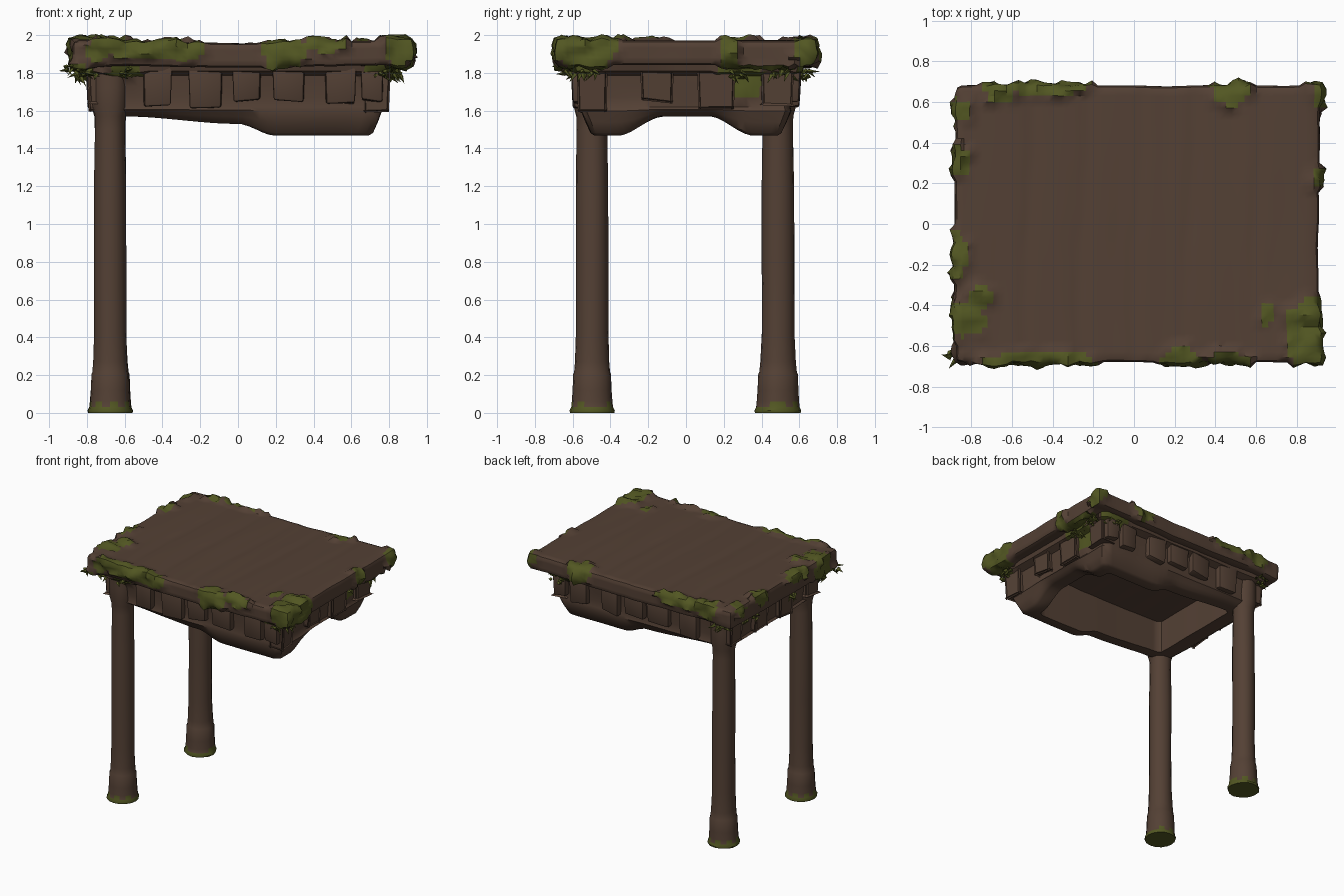
import bpy, bmesh, math, random
from mathutils import Vector, noise

if "Cube" in bpy.data.objects:
    bpy.data.objects.remove(bpy.data.objects["Cube"])

random.seed(4)


def material(name, col):
    m = bpy.data.materials.new(name)
    m.diffuse_color = (*col, 1)
    m.use_nodes = True
    m.node_tree.nodes["Principled BSDF"].inputs["Base Color"].default_value = m.diffuse_color
    return m


BROWN = material("weathered brown", (0.088, 0.052, 0.035))
MOSS = material("moss green", (0.085, 0.095, 0.016))


def finish(bm, name, mats=(BROWN, MOSS), angle=40):
    bmesh.ops.recalc_face_normals(bm, faces=bm.faces)
    me = bpy.data.meshes.new(name)
    bm.to_mesh(me)
    bm.free()
    for m in mats:
        me.materials.append(m)
    me.shade_smooth()
    me.set_sharp_from_angle(angle=math.radians(angle))
    ob = bpy.data.objects.new(name, me)
    bpy.context.collection.objects.link(ob)
    return ob


def smooth(a, b, t):
    t = min(1, max(0, (t - a) / (b - a)))
    return t * t * (3 - 2 * t)


def paint_moss(bm, patches, push):
    """Faces inside a ragged ellipsoid become moss and swell outwards."""
    bm.normal_update()
    grow = set()
    for f in bm.faces:
        c = f.calc_center_median()
        rag = 1 + 0.45 * noise.noise(c * 9)
        for x, y, z, rx, ry, rz in patches:
            d = ((c.x - x) / rx) ** 2 + ((c.y - y) / ry) ** 2 + ((c.z - z) / rz) ** 2
            if d < rag:
                f.material_index = 1
                grow.update(f.verts)
    for v in grow:
        v.co += v.normal * push * max(0.0, 0.35 + 1.1 * noise.noise(v.co * 17))


# Roof slab: rounded box cut into a fine grid, with shallow furrows on top
bm = bmesh.new()
bmesh.ops.create_cube(bm, size=1)
for v in bm.verts:
    v.co = (0.015 + v.co.x * 1.79, v.co.y * 1.36, 1.90 + v.co.z * 0.13)
bmesh.ops.bevel(bm, geom=bm.edges[:], offset=0.028, segments=2, profile=0.5, affect='EDGES')
for axis, lo, hi, step in ((0, -0.84, 0.87, 0.03), (1, -0.63, 0.64, 0.03), (2, 1.875, 1.93, 0.025)):
    t = lo
    while t < hi:
        co, no = Vector(), Vector()
        co[axis], no[axis] = t, 1
        bmesh.ops.bisect_plane(bm, geom=bm.verts[:] + bm.edges[:] + bm.faces[:], plane_co=co, plane_no=no)
        t += step
for v in bm.verts:
    x, y, z = v.co
    v.co.z += 0.007 * math.cos(3.4 * x)*(-1) + 0.004 * noise.noise(Vector((x * 9, y * 1.2, 0)))
    if z > 1.93 and abs(y) < 0.67:
        for groove in (-0.52, -0.25, 0.02, 0.27, 0.6):
            v.co.z -= 0.007 * math.exp(-((x - groove - 0.02 * math.sin(3 * y)) / 0.025) ** 2)
    if z < 1.87:
        v.co.z -= 0.02 * smooth(-0.6, -0.9, x)
    v.co.x += 0.010 * noise.noise(Vector((y * 4, 2, z * 3)))
    v.co.y += 0.008 * noise.noise(Vector((x * 4, 7, z * 3)))
SLAB_MOSS = [
    (-0.50, -0.69, 1.945, 0.30, 0.07, 0.07), (-0.74, -0.69, 1.92, 0.06, 0.06, 0.06),
    (-0.30, -0.69, 1.93, 0.13, 0.07, 0.07), (0.24, -0.69, 1.92, 0.12, 0.09, 0.09),
    (0.46, -0.69, 1.96, 0.13, 0.06, 0.05), (0.86, -0.54, 1.93, 0.12, 0.18, 0.12),
    (0.65, -0.45, 1.97, 0.035, 0.07, 0.03), (-0.85, -0.47, 1.90, 0.15, 0.11, 0.13),
    (-0.76, -0.37, 1.97, 0.06, 0.06, 0.03), (-0.87, -0.16, 1.96, 0.05, 0.12, 0.06),
    (-0.87, 0.30, 1.95, 0.07, 0.08, 0.07), (-0.87, 0.55, 1.95, 0.07, 0.06, 0.06),
    (-0.66, 0.67, 1.94, 0.08, 0.09, 0.08), (-0.42, 0.69, 1.95, 0.26, 0.06, 0.06),
    (0.48, 0.67, 1.94, 0.11, 0.08, 0.08), (0.91, 0.23, 1.90, 0.05, 0.05, 0.12),
    (0.91, 0.64, 1.92, 0.06, 0.07, 0.07), (0.91, -0.56, 1.96, 0.06, 0.12, 0.03),
    (-0.86, -0.62, 1.82, 0.08, 0.10, 0.04), (0.86, 0.42, 1.83, 0.06, 0.2, 0.03),
]
paint_moss(bm, SLAB_MOSS, 0.035)
finish(bm, "roof_slab")

# Hollow apron under the slab: a cross-section carried round a rectangle
def bottom_z(x, y):
    side = 1.57 - 0.04 * smooth(-0.6, 0.0, x) - 0.062 * smooth(0.0, 0.2, x)
    return 1.57 + (side - 1.57) * smooth(0.12, 0.36, abs(y))


N = 32
unit = []
for k in range(4):
    for i in range(N):
        t = -0.95 + 1.9 * i / (N - 1)
        p = (t, -1) if k == 0 else (1, t) if k == 1 else (-t, 1) if k == 2 else (-1, -t)
        unit.append(p)
# half x, half y, height from 1.61 upwards, or (0..1) fraction down to the ragged lower edge
SECTION = [(0.82, 0.62, 1.845, None), (0.81, 0.61, 1.81, None), (0.755, 0.56, 1.785, None),
           (0.75, 0.555, 1.73, None), (0.745, 0.55, 1.67, None), (0.745, 0.55, 1.62, None),
           (0.76, 0.555, 0, 0.08), (0.74, 0.53, 0, 0.5), (0.715, 0.505, 0, 0.9), (0.69, 0.485, 0, 1.0),
           (0.60, 0.41, 0, 1.0), (0.60, 0.41, 1.845, None)]
bm = bmesh.new()
rings = []
for u, w in unit:
    ring = []
    for hx, hy, z, frac in SECTION:
        x, y = u * hx, w * hy
        if frac is not None:
            z = 1.61 + (bottom_z(x, y) - 1.61) * frac
        wob = 1 + 0.012 * noise.noise(Vector((x * 4, y * 4, z * 6)))
        ring.append(bm.verts.new((x * wob, y * wob, z)))
    rings.append(ring)
for i, a in enumerate(rings):
    b = rings[(i + 1) % len(rings)]
    for j in range(len(SECTION)):
        k = (j + 1) % len(SECTION)
        bm.faces.new((a[j], b[j], b[k], a[k]))
bmesh.ops.recalc_face_normals(bm, faces=bm.faces)
paint_moss(bm, [(0.78, 0.27, 1.76, 0.1, 0.15, 0.11), (0.76, -0.58, 1.81, 0.10, 0.08, 0.05),
                (-0.8, -0.5, 1.81, 0.06, 0.12, 0.04), (-0.8, 0.4, 1.81, 0.06, 0.14, 0.04),
                (0.70, 0.60, 1.81, 0.12, 0.08, 0.05), (-0.62, -0.6, 1.81, 0.1, 0.06, 0.03)], 0.02)
finish(bm, "apron")


# Worn blocks along the apron, tapered and knocked slightly out of line
def block(bm, x, y, along_x, width):
    res = bmesh.ops.create_cube(bm, size=1)
    turn = random.uniform(-0.12, 0.12)
    bot = 1.63 + random.uniform(-0.02, 0.03)
    for v in res["verts"]:
        a, d = v.co.x * width, v.co.y * 0.13
        z = 1.84 if v.co.z > 0 else bot + random.uniform(-0.012, 0.012)
        if v.co.z < 0:
            d, a = d * 0.85, a * 0.92
        a, d = a + d * turn, d + a * turn
        v.co = (x + a, y + d, z) if along_x else (x + d, y + a, z)
    edges = {e for v in res["verts"] for e in v.link_edges}
    bmesh.ops.bevel(bm, geom=list(edges), offset=0.012, segments=2, profile=0.5, affect='EDGES')


bm = bmesh.new()
for s in (-1, 1):
    for x in (-0.43, -0.17, 0.05, 0.27, 0.54):
        block(bm, x, s * 0.54, True, random.uniform(0.14, 0.19))
    for y in (-0.49, -0.15, 0.16, 0.48):
        block(bm, s * 0.725, y, False, random.uniform(0.13, 0.18))
    block(bm, 0.71, s * 0.545, True, 0.12)
finish(bm, "apron_blocks", (BROWN,), 30)

# Two round posts with flared feet and mossy bases
POST = [(0, 0.118), (0.012, 0.121), (0.03, 0.112), (0.06, 0.109), (0.12, 0.105), (0.205, 0.102), (0.215, 0.097),
        (0.27, 0.092), (0.42, 0.086), (0.8, 0.086), (1.2, 0.085), (1.5, 0.081), (1.57, 0.083),
        (1.62, 0.096), (1.72, 0.098), (1.84, 0.10)]


def post(name, x, y, seed):
    bm = bmesh.new()
    n, rows = 16, []
    for z, r in POST:
        row = []
        for i in range(n):
            a = 2 * math.pi * i / n
            rr = r * (1 + 0.06 * noise.noise(Vector((math.cos(a) * 1.5 + seed, math.sin(a) * 1.5, z * 2))))
            row.append(bm.verts.new((x + rr * math.cos(a), y + rr * math.sin(a), z)))
        rows.append(row)
    for lo, hi in zip(rows, rows[1:]):
        for i in range(n):
            k = (i + 1) % n
            f = bm.faces.new((lo[i], lo[k], hi[k], hi[i]))
            c = f.calc_center_median()
            if c.z < 0.035 + 0.04 * max(0, math.sin(3 * i + seed)):
                f.material_index = 1
    bm.faces.new(rows[0]).material_index = 1
    bm.faces.new(rows[-1])
    finish(bm, name)


post("front_post", -0.677, -0.497, 3)
post("back_post", -0.677, 0.487, 8)

# Hanging moss tufts: bundles of small pointed leaves
bm = bmesh.new()
TUFTS = [(-0.62, -0.60, 1.80), (0.75, -0.60, 1.79), (0.81, -0.52, 1.79), (-0.82, -0.50, 1.79), (-0.80, -0.58, 1.80),
         (-0.81, -0.15, 1.80), (-0.81, 0.35, 1.79), (-0.74, 0.60, 1.79), (0.72, 0.61, 1.79), (0.81, 0.50, 1.80),
         (0.80, 0.27, 1.79), (-0.86, -0.62, 1.82)]
for t in TUFTS:
    for i in range(11):
        base = Vector(t) + Vector((random.uniform(-.05, .05), random.uniform(-.05, .05), random.uniform(-.01, .025)))
        a = random.uniform(0, 2 * math.pi)
        out = Vector((math.cos(a), math.sin(a), random.uniform(-1.5, 0.1))).normalized()
        side = out.cross(Vector((0, 0, 1))).normalized() * 0.016
        up = out.cross(side).normalized() * 0.012
        tip = bm.verts.new(base + out * random.uniform(0.035, 0.07))
        root = [bm.verts.new(base + d) for d in (side, up, -side, -up)]
        for k in range(4):
            bm.faces.new((root[k], root[(k + 1) % 4], tip))
        bm.faces.new(root[::-1])
finish(bm, "moss_tufts", (MOSS,), 30)
